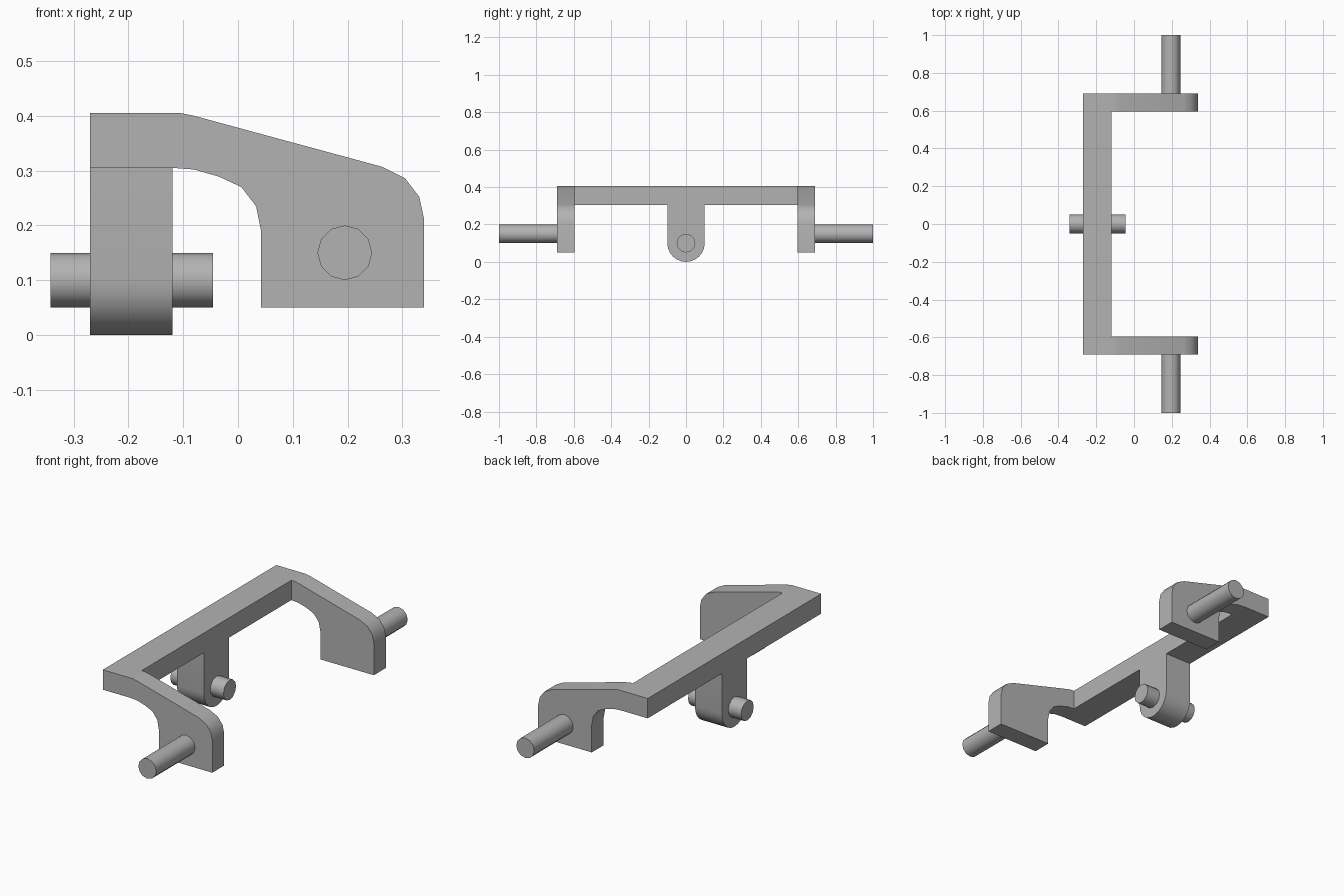
import bpy
import bmesh
import math
from mathutils import Vector

cube = bpy.data.objects.get("Cube")
if cube:
    bpy.data.objects.remove(cube, do_unlink=True)

grey = bpy.data.materials.new("plain grey")
grey.use_nodes = True
colour = (0.45, 0.45, 0.45, 1)
grey.diffuse_color = colour
grey.node_tree.nodes["Principled BSDF"].inputs["Base Color"].default_value = colour


def finish(obj):
    obj.data.materials.append(grey)
    bpy.ops.object.select_all(action="DESELECT")
    obj.select_set(True)
    bpy.context.view_layer.objects.active = obj
    bpy.ops.object.shade_smooth_by_angle(angle=math.radians(35))


def extrude_profile(name, points, shift):
    """Fill a closed outline and sweep it along the shift vector."""
    bm = bmesh.new()
    face = bm.faces.new([bm.verts.new(p) for p in points])
    swept = bmesh.ops.extrude_face_region(bm, geom=[face], use_keep_orig=True)
    verts = [g for g in swept["geom"] if isinstance(g, bmesh.types.BMVert)]
    bmesh.ops.translate(bm, verts=verts, vec=Vector(shift))
    bmesh.ops.recalc_face_normals(bm, faces=bm.faces)
    mesh = bpy.data.meshes.new(name)
    bm.to_mesh(mesh)
    bm.free()
    obj = bpy.data.objects.new(name, mesh)
    bpy.context.collection.objects.link(obj)
    finish(obj)


def pin(name, centre, length, rotation):
    bpy.ops.mesh.primitive_cylinder_add(vertices=12, radius=0.05, depth=length,
                                        location=centre, rotation=rotation)
    obj = bpy.context.object
    obj.name = name
    finish(obj)


# Crossbar with the round-ended lug hanging from its middle
BACK, INNER, HALF = -0.27, -0.12, 0.69
LOW, TOP, LUG = 0.305, 0.405, 0.1
outline = [(-HALF, TOP), (-HALF, LOW), (-LUG, LOW)]
for i in range(13):
    a = math.pi * (1 + i / 12)
    outline.append((LUG * math.cos(a), LUG + LUG * math.sin(a)))
outline += [(LUG, LOW), (HALF, LOW), (HALF, TOP)]
extrude_profile("crossbar_and_lug", [(BACK, y, z) for y, z in outline],
                (INNER - BACK, 0, 0))

# Drooping end arms with rounded shoulders, and their outward pins
arm = [(INNER, TOP), (-0.105, TOP), (-0.08, 0.4), (0.263, 0.307),
       (0.305, 0.286), (0.331, 0.252), (0.34, 0.21), (0.34, 0.05),
       (0.042, 0.05), (0.042, 0.19), (0.033, 0.235), (0.006, 0.27),
       (-0.035, 0.289), (-0.08, 0.302), (INNER, LOW)]
for side, label in ((-1, "front"), (1, "back")):
    extrude_profile(label + "_arm", [(x, side * 0.595, z) for x, z in arm],
                    (0, side * (HALF - 0.595), 0))
    pin(label + "_pin", (0.195, side * (HALF + 1) / 2, 0.15), 1 - HALF,
        (math.pi / 2, 0, 0))

# Pin through the lug, one stub on each face
pin("lug_pin", (-0.194, 0, LUG), 0.296, (0, math.pi / 2, 0))
